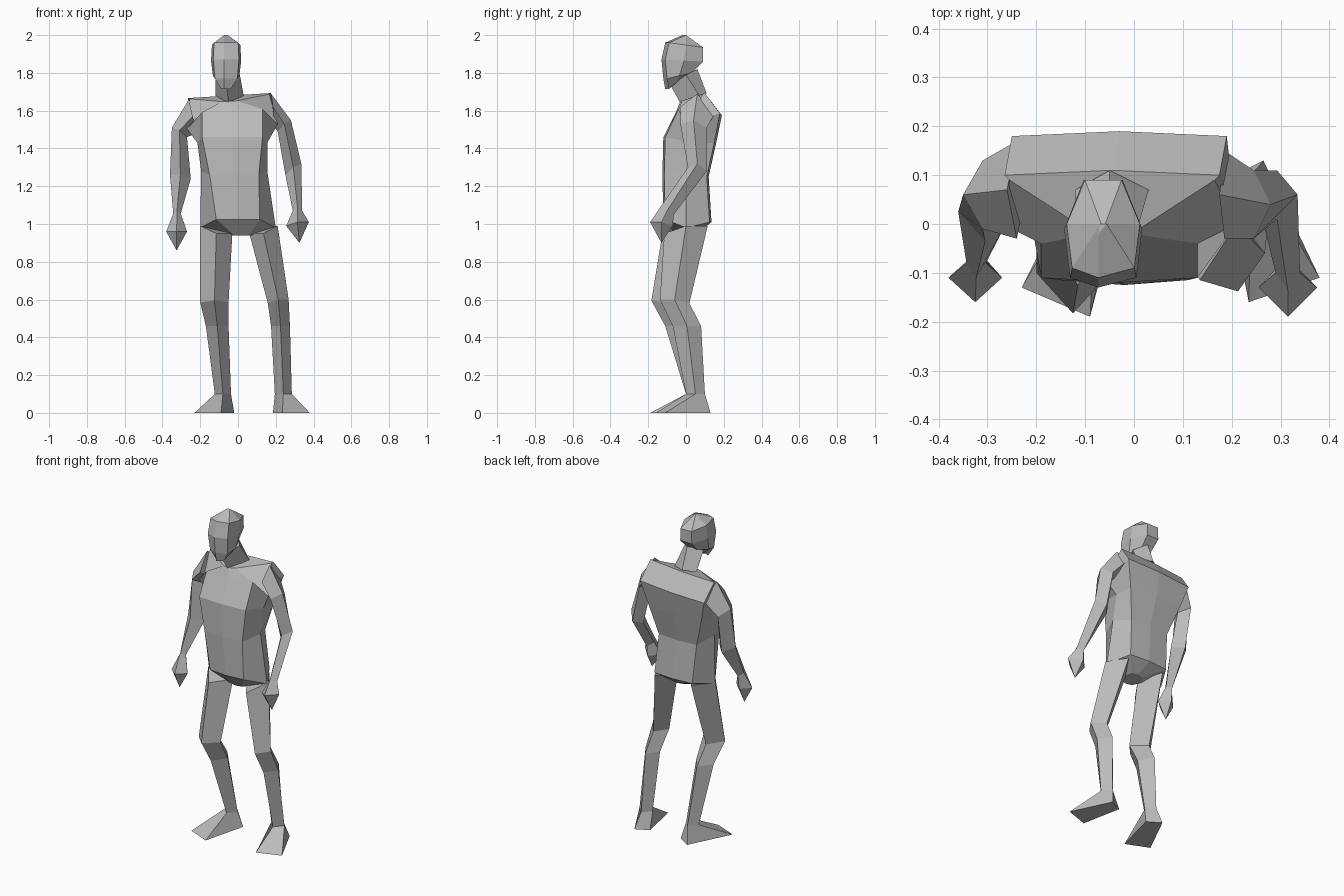
import bpy
import bmesh
from mathutils import Vector

default_cube = bpy.data.objects.get("Cube")
if default_cube:
    bpy.data.objects.remove(default_cube, do_unlink=True)

CENTIMETRE = 0.01

# One plain clay grey for the whole figure
clay = bpy.data.materials.new("clay_grey")
clay.use_nodes = True
grey = (0.5, 0.5, 0.5, 1)
clay.diffuse_color = grey
clay.node_tree.nodes["Principled BSDF"].inputs["Base Color"].default_value = grey


def loft(name, rings):
    """Skin a list of equal-length point rings and cap both ends."""
    bm = bmesh.new()
    loops = [[bm.verts.new(Vector(point) * CENTIMETRE) for point in ring] for ring in rings]
    count = len(loops[0])
    for lower, upper in zip(loops, loops[1:]):
        for i in range(count):
            j = (i + 1) % count
            bm.faces.new((lower[i], lower[j], upper[j], upper[i]))
    bm.faces.new(loops[0][::-1])
    bm.faces.new(loops[-1])
    bmesh.ops.remove_doubles(bm, verts=bm.verts[:], dist=0.001)
    bmesh.ops.recalc_face_normals(bm, faces=bm.faces[:])
    mesh = bpy.data.meshes.new(name)
    bm.to_mesh(mesh)
    bm.free()
    mesh.materials.append(clay)
    part = bpy.data.objects.new(name, mesh)
    bpy.context.collection.objects.link(part)
    return part


def diamond(side, x, y, z, wide, deep, tilt=0, lift=0):
    """Four-sided limb section: outer, back, inner and front corner."""
    return [
        (side * (x + wide), y, z + lift),
        (side * x, y + deep, z - tilt),
        (side * (x - wide), y, z - lift),
        (side * x, y - deep, z + tilt),
    ]


def torso_section(centre, front_w, front_y, side_w, side_y, back_w, back_y,
                  front_z, side_z, back_z, roll=0):
    """Eight-sided body section, with the left side raised by the roll."""
    outline = [
        (0, front_y - 1, front_z), (front_w, front_y, front_z),
        (side_w, side_y, side_z), (back_w, back_y, back_z),
        (0, back_y + 1, back_z), (-back_w, back_y, back_z),
        (-side_w, side_y, side_z), (-front_w, front_y, front_z),
    ]
    return [(centre + x, y, z + roll * x) for x, y, z in outline]


def head_section(front_y, back_y, wide, front_z, back_z):
    """Seven-sided head section with a ridge down the face."""
    middle_y = (front_y + back_y) / 2 + 1
    middle_z = (front_z + back_z) / 2
    outline = [
        (-1, front_y, front_z), (wide * 0.85, front_y + 2, front_z),
        (wide, middle_y, middle_z), (wide * 0.5, back_y, back_z),
        (-wide * 0.5, back_y, back_z), (-wide, middle_y, middle_z),
        (-wide * 0.85, front_y + 2, front_z),
    ]
    return [(x - 6.3, y, z) for x, y, z in outline]


# Torso, from crotch to collar
loft("torso", [
    torso_section(2, 4, -4, 6, 1, 4, 5, 94, 94, 95),
    torso_section(0, 11.5, -11, 20, 0, 13, 12.5, 102.5, 98, 101),
    torso_section(-2, 13, -11.5, 17.5, 0, 13, 11, 126, 128, 125),
    torso_section(-3, 16, -11, 18.5, 3, 18, 15, 146, 143, 143),
    torso_section(-3, 16, -4, 24, 0, 22, 18, 160, 151.5, 157.5, 0.05),
    torso_section(-4.5, 4, -2, 21, 9, 22, 10, 165, 167.5, 168, 0.06),
])

# Neck, leaning forward
loft("neck", [
    [(-5, -3, 164), (3, 7, 168), (-5, 11, 169), (-12, 7, 168)],
    [(-6, -8, 173), (1, 0, 179), (-5, 6, 182), (-12, 0, 179)],
])

# Head, from chin to crown
loft("head", [
    head_section(-11, -1, 3, 171.5, 178),
    head_section(-12, 3, 7, 177, 180),
    head_section(-13, 9, 8, 187, 186),
    head_section(-11, 9, 7.5, 196, 193.5),
    head_section(-2, 0, 0.8, 200, 200),
])

# Arms: shoulder, upper arm, elbow, wrist, palm and fingertip sections
arms = {
    "left": (1, [
        (18.5, 6, 160, -1, 9, 2, 9), (24.5, 4, 152, 3.5, 7, 1, 3),
        (29.3, 6, 129, 4.2, 5, 1, 3), (31.5, -10, 107, 2.5, 3.5, 2),
        (31.5, -13, 100, 6, 6, 1, 1), (32.5, -13, 90, 0, 0),
    ]),
    "right": (-1, [
        (24, 7, 157, 2, 10, 0, 9), (31, 6, 148.5, 4, 7, 1, 2.5),
        (30.5, 2.5, 125, 5.5, 6, 1.5, 1), (32.3, -8, 105.5, 2, 3, 1.5),
        (32.5, -11, 96, 5.5, 5), (32.5, -11, 86, 0, 0),
    ]),
}
for label, (side, sections) in arms.items():
    rings = [diamond(side, *section) for section in sections]
    loft(label + "_arm", rings[:4])
    loft(label + "_hand", rings[3:])

# Legs: hip, knee, calf and ankle sections, then the sole corners of the foot
legs = {
    "left": (1, [
        (13.5, 0, 97, 7.5, 11.5, -2, 2), (21.3, -6, 59, 5.5, 7.8, 1, 1),
        (22.5, 0.5, 46, 5, 7.5), (24, 5, 10, 4.5, 5),
    ], [(38, -11), (26.5, 13), (18.5, 9), (23.5, -16)]),
    "right": (-1, [
        (11.5, -0.5, 97, 8.5, 12, -2, 2), (12.5, -10, 58.5, 7.5, 8.3, 1),
        (11, -3, 46, 6, 8), (8, 5, 10, 4.3, 5),
    ], [(23, -13), (10, 13), (2, 8), (9, -19)]),
}
for label, (side, sections, sole) in legs.items():
    rings = [diamond(side, *section) for section in sections]
    loft(label + "_leg", rings)
    loft(label + "_foot", [rings[-1], [(side * x, y, 0) for x, y in sole]])
